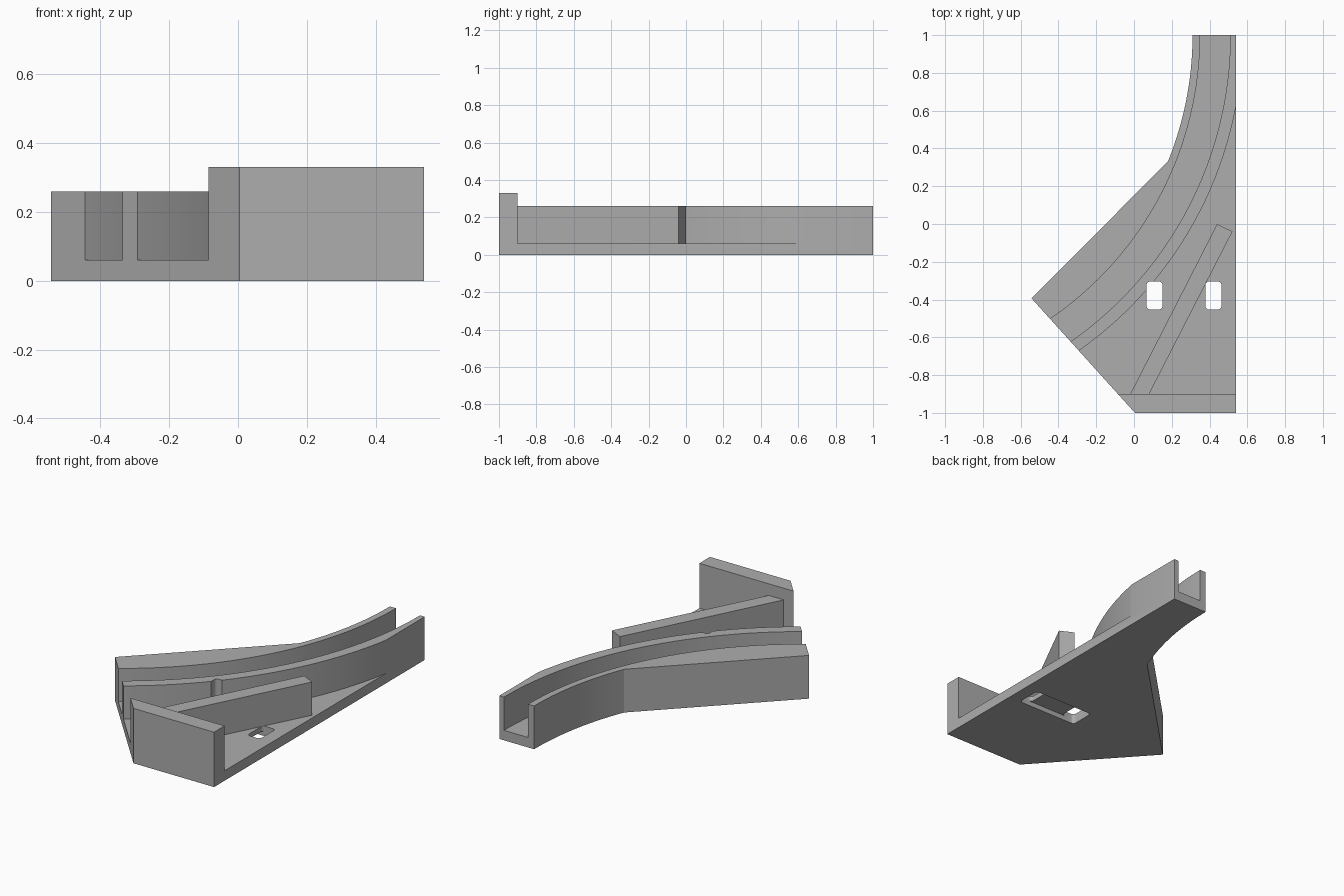
import bpy, bmesh, math

if "Cube" in bpy.data.objects:
    bpy.data.objects.remove(bpy.data.objects["Cube"])

CX, CY = -1.469, 1.0            # shared centre of all the track curves
FLOOR, RAIL, STOP = 0.06, 0.26, 0.33

grey = bpy.data.materials.new("plain_grey")
grey.diffuse_color = (0.42, 0.42, 0.42, 1)
grey.use_nodes = True
grey.node_tree.nodes["Principled BSDF"].inputs["Base Color"].default_value = grey.diffuse_color


def arc(r, a0, a1, n=48, cx=CX, cy=CY):
    pts = []
    for i in range(n + 1):
        a = math.radians(a0 + (a1 - a0) * i / n)
        pts.append((cx + r * math.cos(a), cy + r * math.sin(a)))
    return pts


def rounded(x0, x1, y0, y1, r=0.02):
    corners = [(x1 - r, y0 + r, -90), (x1 - r, y1 - r, 0),
               (x0 + r, y1 - r, 90), (x0 + r, y0 + r, 180)]
    return [p for cx, cy, a in corners for p in arc(r, a, a + 90, 6, cx, cy)]


def prism(name, outline, z0, z1):
    bm = bmesh.new()
    face = bm.faces.new([bm.verts.new((x, y, z0)) for x, y in outline])
    up = bmesh.ops.extrude_face_region(bm, geom=[face])["geom"]
    bmesh.ops.translate(bm, vec=(0, 0, z1 - z0),
                        verts=[v for v in up if isinstance(v, bmesh.types.BMVert)])
    bmesh.ops.recalc_face_normals(bm, faces=bm.faces)
    me = bpy.data.meshes.new(name)
    bm.to_mesh(me)
    bm.free()
    me.materials.append(grey)
    ob = bpy.data.objects.new(name, me)
    bpy.context.collection.objects.link(ob)
    return ob


def combine(body, tool, operation):
    mod = body.modifiers.new(tool.name, 'BOOLEAN')
    mod.operation, mod.solver, mod.object = operation, 'EXACT', tool
    bpy.context.view_layer.objects.active = body
    bpy.ops.object.modifier_apply(modifier=mod.name)
    bpy.data.objects.remove(tool, do_unlink=True)


# solid block with the concave outer curve
outer = arc(1.779, 0, -22.1, 20)
body = prism("curved_track", outer + [(-0.543, -0.393), (0.005, -1), (0.541, -1), (0.541, 1)], 0, STOP)

# lower everything behind the end stop to rail height
combine(body, prism("upper_cut", [(-1, -0.9), (1, -0.9), (1, 1.2), (-1, 1.2)], RAIL, 0.5), 'DIFFERENCE')

# curved channel
channel = [(0.35, 1.1)] + arc(1.819, 0, -66) + arc(1.979, -66, 0) + [(0.51, 1.1)]
combine(body, prism("channel_cut", channel, FLOOR, 0.5), 'DIFFERENCE')

# open floor outside the curved rail
end = -math.degrees(math.asin(1.9 / 2.044))
combine(body, prism("floor_cut", arc(2.044, 0, end) + [(0.8, -0.9), (0.8, 1)], FLOOR, 0.5), 'DIFFERENCE')

# diagonal brace, rooted in the floor and the end stop
brace = [(0.44, 0), (-0.035, -0.93), (0.065, -0.93), (0.521, -0.04)]
combine(body, prism("diagonal_brace", brace, 0.045, RAIL), 'UNION')

# strap holes through everything, joined by a recess underneath
for x0, x1 in ((0.066, 0.151), (0.378, 0.463)):
    combine(body, prism("strap_hole", rounded(x0, x1, -0.453, -0.304), -0.1, 0.6), 'DIFFERENCE')
combine(body, prism("strap_recess", rounded(0.066, 0.463, -0.453, -0.304), -0.1, 0.03), 'DIFFERENCE')

bpy.ops.object.select_all(action='DESELECT')
body.select_set(True)
bpy.context.view_layer.objects.active = body
bpy.ops.object.shade_smooth_by_angle(angle=math.radians(20))
